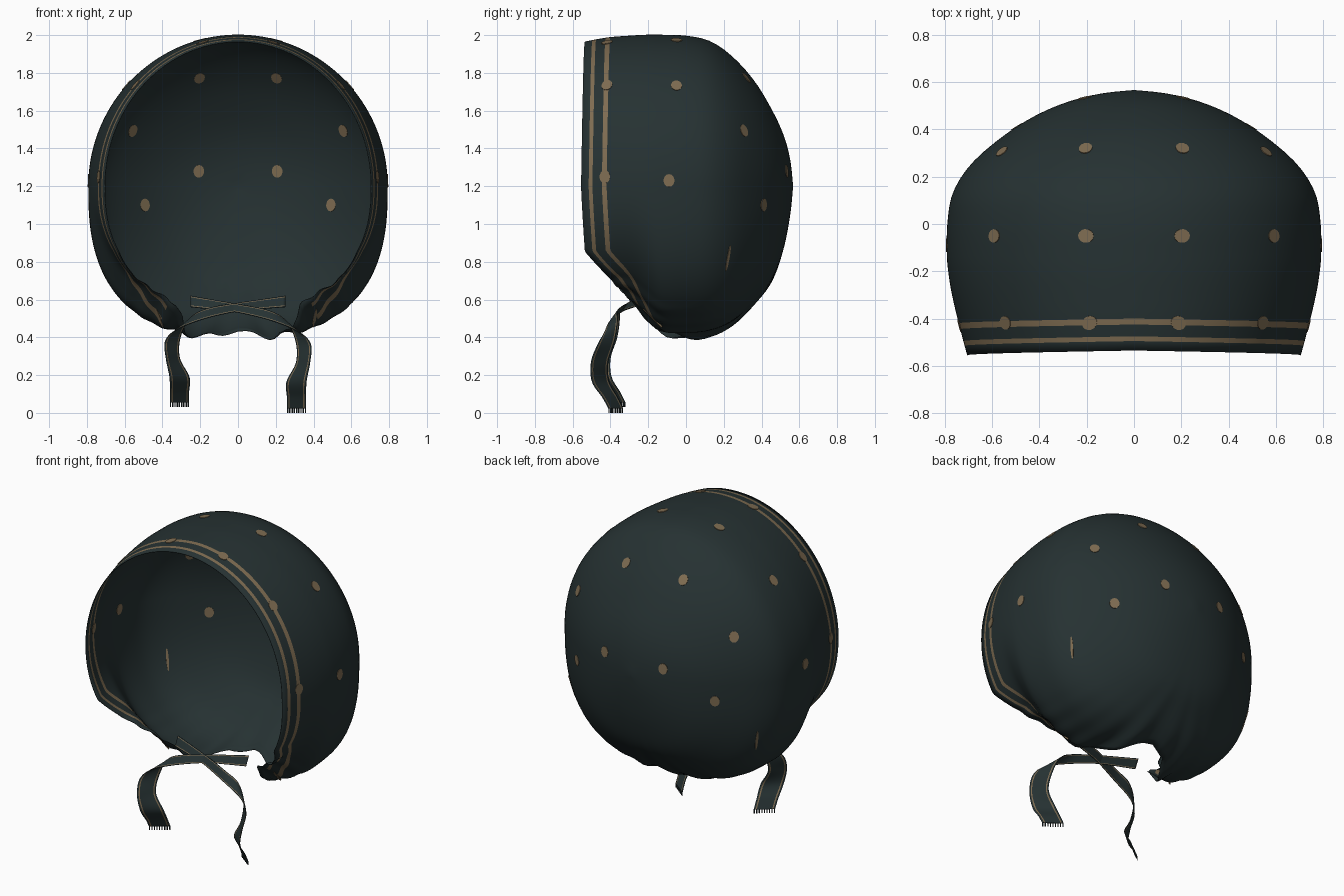
import bpy, bmesh
from math import sin, cos, pi, asin, degrees, radians
from mathutils import Vector, Matrix
from mathutils.bvhtree import BVHTree

cube = bpy.data.objects.get("Cube")
if cube:
    bpy.data.objects.remove(cube)


def material(name, rgb):
    m = bpy.data.materials.new(name)
    m.use_nodes = True
    m.diffuse_color = (*rgb, 1)
    b = m.node_tree.nodes["Principled BSDF"]
    b.inputs["Base Color"].default_value = (*rgb, 1)
    b.inputs["Roughness"].default_value = 0.9
    return m


CLOTH = material("dark teal cloth", (0.019, 0.031, 0.032))
TAN = material("tan print", (0.21, 0.15, 0.083))


def spline(rows, s):
    """Smooth interpolation through rows of numbers, s in row units."""
    i = min(max(int(s), 0), len(rows) - 2)
    t = s - i
    a, b, c, d = (rows[min(max(i + k, 0), len(rows) - 1)] for k in (-1, 0, 1, 2))
    return [q + 0.5 * t * (r - p + t * (2 * p - 5 * q + 4 * r - w + t * (3 * (q - r) + w - p)))
            for p, q, r, w in zip(a, b, c, d)]


def linear(table, x):
    for (x0, y0), (x1, y1) in zip(table, table[1:]):
        if x <= x1:
            return y0 + (y1 - y0) * (x - x0) / (x1 - x0)
    return table[-1][1]


def finish(name, bm, thickness=0.0):
    mesh = bpy.data.meshes.new(name)
    bm.to_mesh(mesh)
    bm.free()
    ob = bpy.data.objects.new(name, mesh)
    bpy.context.collection.objects.link(ob)
    mesh.materials.append(CLOTH)
    mesh.materials.append(TAN)
    for p in mesh.polygons:
        p.use_smooth = True
    if thickness:
        mod = ob.modifiers.new("cloth thickness", "SOLIDIFY")
        mod.thickness = thickness
        mod.offset = 0
    return ob


# Hood slices from back to front: depth, half width, rise, drop, lower roundness
MID = 1.2
SLICES = [(.565, 0, 0, 0, 2.2), (.55, .14, .14, .15, 2.2), (.515, .28, .27, .33, 2.3),
          (.455, .42, .40, .50, 2.4), (.365, .56, .55, .62, 2.5), (.25, .69, .68, .73, 2.6),
          (.13, .765, .765, .785, 2.6), (0, .788, .795, .80, 2.6), (-.13, .79, .80, .79, 2.6),
          (-.21, .783, .80, .73, 2.4), (-.3, .768, .795, .66, 2.2), (-.42, .74, .785, .66, 2.2),
          (-.57, .70, .757, .65, 2.3)]
# Elevation in degrees -> depth where the cloth ends (neck, chin, face rim)
EDGE = [(-90, .17), (-84, .10), (-78, -.07), (-72, -.2), (-67, -.28), (-46, -.4),
        (-29, -.535), (0, -.555), (90, -.535)]
STEPS = 480
DEPTHS = [spline(SLICES, k * (len(SLICES) - 1) / STEPS)[0] for k in range(STEPS + 1)]


def slice_at(depth):
    for k in range(STEPS):
        if DEPTHS[k + 1] <= depth:
            f = (DEPTHS[k] - depth) / (DEPTHS[k] - DEPTHS[k + 1])
            return (k + f) * (len(SLICES) - 1) / STEPS
    return len(SLICES) - 1


def hood_point(s, ang, pleat):
    y, w, up, down, n = spline(SLICES, s)
    e = 2 / n if sin(ang) < 0 else 1
    c, h = cos(ang), sin(ang)
    x = w * abs(c) ** e * (1 if c > 0 else -1)
    z = abs(h) ** e * (up if h > 0 else -down)
    return Vector((x * pleat, y, MID + z * pleat))


# Hood: spokes running from the back of the head to the rim and neck edge
COLS, RINGS = 240, 34
BORDER = (.135, .11, .06, .04, 0)
bm = bmesh.new()
grid, elev = [], []
for j in range(COLS):
    ang = 2 * pi * j / COLS
    el = degrees(asin(max(-1, min(1, sin(ang)))))
    end = linear(EDGE, el)
    first = slice_at(end + BORDER[0])
    stations = [first * i / RINGS for i in range(RINGS)] + [slice_at(end + b) for b in BORDER]
    gather = max(0, (-el - 42) / 48) ** 0.7
    col = []
    for i, s in enumerate(stations):
        f = i / (len(stations) - 1)
        pleat = 1 + 0.022 * gather * f ** 4 * (sin(34 * ang) + 0.5 * sin(21 * ang + 1))
        col.append(bm.verts.new(hood_point(s, ang, pleat)))
    grid.append(col)
    elev.append(el)
for j in range(COLS):
    a, b = grid[j], grid[(j + 1) % COLS]
    for i in range(len(a) - 1):
        f = bm.faces.new((a[i], a[i + 1], b[i + 1], b[i]))
        # Two border stripes follow the face rim, not the neck
        if i in (RINGS, RINGS + 2) and elev[j] > -64:
            f.material_index = 1
bmesh.ops.remove_doubles(bm, verts=bm.verts, dist=0.0004)
bmesh.ops.recalc_face_normals(bm, faces=bm.faces)
tree = BVHTree.FromBMesh(bm)
finish("hood", bm, 0.004)

# Printed dots: position, half width, half height
ROUND, STREAK = (.029, .034), (.008, .07)
DOTS = [((.21, .34, 1.79), ROUND), ((.57, .32, 1.5), ROUND), ((.21, .54, 1.28), ROUND),
        ((.5, .42, 1.1), ROUND), ((.21, -.05, 2.0), ROUND), ((.6, -.05, 1.74), ROUND),
        ((.79, -.09, 1.23), ROUND), ((.19, -.42, 1.97), ROUND), ((.55, -.42, 1.74), ROUND),
        ((.74, -.43, 1.25), ROUND), ((.66, .22, .82), STREAK), ((.4, -.15, .53), STREAK)]
bm = bmesh.new()
for (x, y, z), size in DOTS:
    for side in (1, -1):
        spot, normal, _, _ = tree.find_nearest(Vector((side * x, y, z)))
        place = (Matrix.Translation(spot) @ normal.to_track_quat("Z", "Y").to_matrix().to_4x4()
                 @ Matrix.Diagonal((*size, 1, 1)))
        bmesh.ops.create_cone(bm, cap_ends=True, segments=14, radius1=1, radius2=1,
                              depth=0.009, matrix=place)
for f in bm.faces:
    f.material_index = 1
dots = finish("printed_dots", bm)
for p in dots.data.polygons:
    p.use_smooth = False

# Ties: centre of ribbon and half-width direction, for the tie hanging on the right
TIE = [(.25, -.26, .59, 0, .015, .03), (.12, -.29, .575, 0, .015, .025),
       (0, -.32, .56, 0, .015, .022), (-.17, -.37, .525, .01, .02, .028),
       (-.29, -.385, .47, .035, .035, .03), (-.345, -.41, .39, .04, .045, .01),
       (-.345, -.445, .29, .036, .045, 0), (-.31, -.44, .19, .052, .045, 0),
       (-.31, -.39, .11, .05, .04, 0), (-.31, -.36, .055, .05, .038, 0)]
ACROSS = (-1, -.84, -.72, 0, .72, .84, 1)
LENGTH, TEETH = 60, 9


def tie(name, side, drop, forward):
    bm = bmesh.new()
    rows = []
    for k in range(LENGTH + 1):
        x, y, z, wx, wy, wz = spline(TIE, k * (len(TIE) - 1) / LENGTH)
        mid = Vector((side * x, y - forward, z - drop * k / LENGTH))
        half = Vector((side * wx, wy, wz))
        rows.append([bm.verts.new(mid + half * a) for a in ACROSS])
    for r, q in zip(rows, rows[1:]):
        for i in range(len(ACROSS) - 1):
            f = bm.faces.new((r[i], r[i + 1], q[i + 1], q[i]))
            f.material_index = 1 if i in (1, 4) else 0
    # Frayed threads at the loose end
    for k in range(TEETH):
        a = -0.95 + 1.9 * k / (TEETH - 1)
        fall = Vector((0, 0, -0.024))
        p, q = mid + half * (a - 0.05), mid + half * (a + 0.05)
        bm.faces.new([bm.verts.new(v) for v in (p, q, q + fall, p + fall)])
    bmesh.ops.recalc_face_normals(bm, faces=bm.faces)
    finish(name, bm, 0.004)


tie("right_tie", 1, 0.0, 0.0)
tie("left_tie", -1, 0.031, 0.012)
